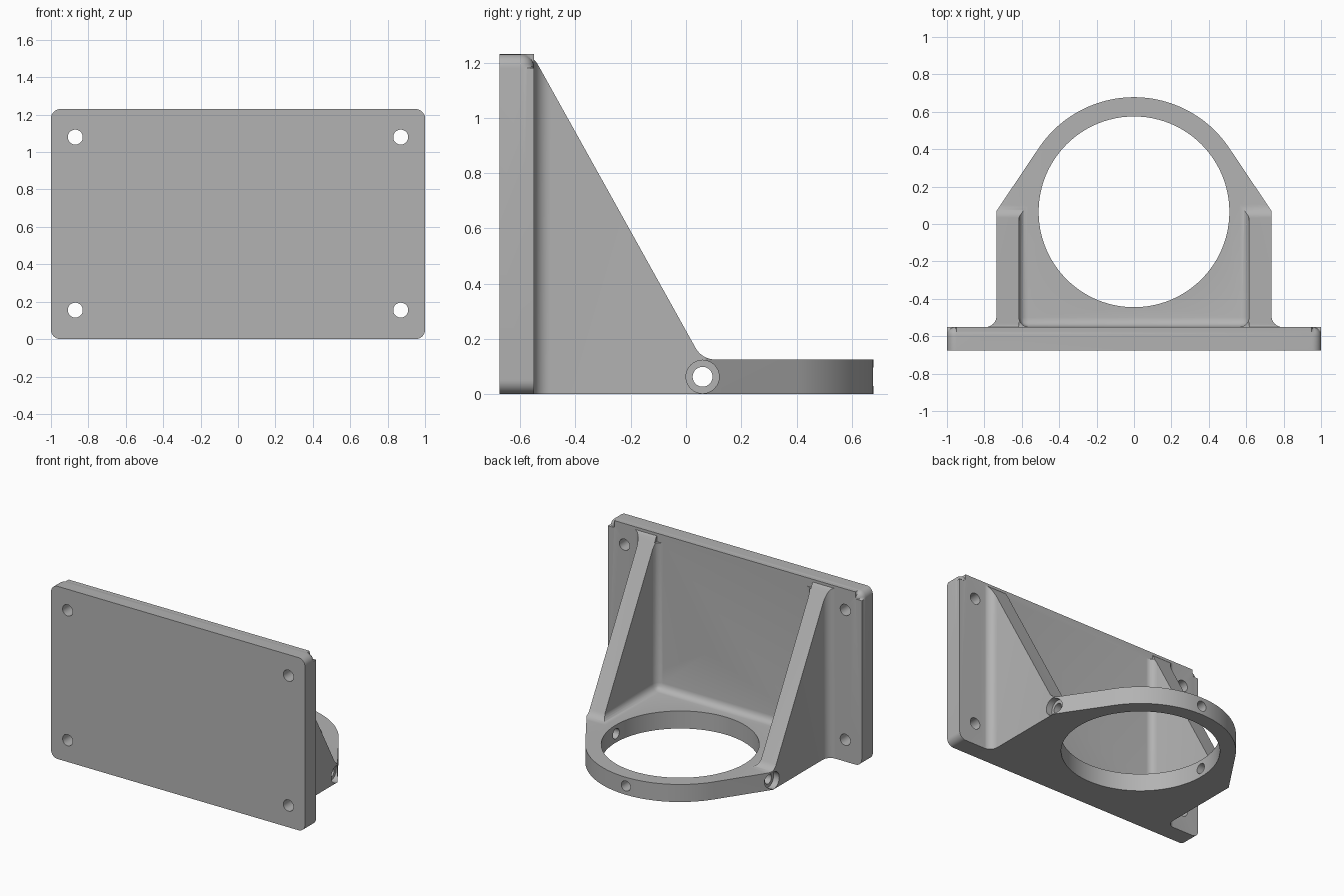
import bpy, bmesh, math
from mathutils import Vector, Matrix

if "Cube" in bpy.data.objects:
    bpy.data.objects.remove(bpy.data.objects["Cube"])

MAP = {"x": lambda a, b, d: (d, a, b),   # profile in yz
       "y": lambda a, b, d: (a, d, b),   # profile in xz
       "z": lambda a, b, d: (a, b, d)}   # profile in xy


def rounded(points, steps=8):
    """Replace polygon corners (u, v, radius) with arcs."""
    out = []
    for i, (u, v, r) in enumerate(points):
        p = Vector((u, v))
        if r == 0:
            out.append(p)
            continue
        a = (Vector(points[i - 1][:2]) - p).normalized()
        b = (Vector(points[(i + 1) % len(points)][:2]) - p).normalized()
        half = a.angle(b) / 2
        centre = p + (a + b).normalized() * r / math.sin(half)
        start = p + a * r / math.tan(half) - centre
        end = p + b * r / math.tan(half) - centre
        turn = math.atan2(start.x * end.y - start.y * end.x, start.dot(end))
        for k in range(steps + 1):
            t = turn * k / steps
            c, s = math.cos(t), math.sin(t)
            out.append(centre + Vector((start.x * c - start.y * s,
                                        start.x * s + start.y * c)))
    return out


def make(name, bm):
    bmesh.ops.recalc_face_normals(bm, faces=bm.faces[:])
    mesh = bpy.data.meshes.new(name)
    bm.to_mesh(mesh)
    bm.free()
    obj = bpy.data.objects.new(name, mesh)
    bpy.context.collection.objects.link(obj)
    return obj


def prism_bm(outline, axis, d0, d1):
    bm = bmesh.new()
    rings = [[bm.verts.new(MAP[axis](p[0], p[1], d)) for p in outline] for d in (d0, d1)]
    n = len(outline)
    bm.faces.new(rings[0])
    bm.faces.new(rings[1][::-1])
    for i in range(n):
        j = (i + 1) % n
        bm.faces.new((rings[0][i], rings[0][j], rings[1][j], rings[1][i]))
    return bm


def prism(name, outline, axis, d0, d1):
    return make(name, prism_bm(outline, axis, d0, d1))


def rod(u, v, r, axis, d0, d1, sides=32):
    pts = [(u + r * math.cos(2 * math.pi * k / sides),
            v + r * math.sin(2 * math.pi * k / sides)) for k in range(sides)]
    return prism("cutter", pts, axis, d0, d1)


def box_bm(x0, x1, y0, y1, z0, z1):
    return prism_bm([(x0, y0), (x1, y0), (x1, y1), (x0, y1)], "z", z0, z1)


def combine(obj, other, operation):
    mod = obj.modifiers.new("boolean", "BOOLEAN")
    mod.operation, mod.solver, mod.object = operation, "EXACT", other
    bpy.context.view_layer.objects.active = obj
    bpy.ops.object.modifier_apply(modifier=mod.name)
    bpy.data.objects.remove(other)


# Bracket: plan outline with ring end and fillets against the plate
CY, R_OUT, R_IN = 0.065, 0.613, 0.51
tangent = math.acos(R_OUT / 0.735)
plan = [(0.82, -0.62, 0), (0.82, -0.551, 0), (0.735, -0.551, 0.06), (0.735, 0.07, 0)]
arc = [(R_OUT * math.cos(t), CY + R_OUT * math.sin(t), 0)
       for t in (tangent + (math.pi - 2 * tangent) * k / 48 for k in range(49))]
left = [(-u, v, r) for u, v, r in reversed(plan)]
bracket = prism("bracket", rounded(plan + arc + left), "z", -0.1, 1.4)

# Side profile: sloped ribs running down to the flat base
side = [(-0.7, 0, 0), (0.9, 0, 0), (0.9, 0.125, 0), (0.058, 0.125, 0.08),
        (-0.557, 1.23, 0.07), (-0.7, 1.23, 0)]
combine(bracket, prism("cutter", rounded(side), "x", -1.2, 1.2), "INTERSECT")

# Pocket between the ribs with rounded inner corners
bm = box_bm(-0.615, 0.615, -0.55, 1.0, 0.125, 1.6)


def inner(e):
    flags = [(abs(abs(v.co.x) - 0.615) < 1e-4, v.co.y < -0.5, v.co.z < 0.2) for v in e.verts]
    same_x = abs(e.verts[0].co.x - e.verts[1].co.x) < 1e-4
    return sum((same_x, all(f[1] for f in flags), all(f[2] for f in flags))) >= 2


bmesh.ops.bevel(bm, geom=[e for e in bm.edges if inner(e)], offset=0.05,
                segments=6, profile=0.5, affect="EDGES")
combine(bracket, make("cutter", bm), "DIFFERENCE")
combine(bracket, make("cutter", box_bm(-0.615, 0.615, -0.7, 0, 1.17, 1.5)), "DIFFERENCE")

# Large ring opening
combine(bracket, rod(0, CY, R_IN, "z", -0.2, 0.5, 96), "DIFFERENCE")


# Mounting plate: rounded back rim, bottom left square with rounded corners
def rect(z0, z1):
    return rounded([(-1, z0, 0.05), (1, z0, 0.05), (1, z1, 0.05), (-1, z1, 0.05)])


bm = prism_bm(rect(-0.3, 1.23), "y", -0.675, -0.55)
rim = [e for e in bm.edges if all(v.co.y > -0.56 for v in e.verts)]
bmesh.ops.bevel(bm, geom=rim, offset=0.048, segments=6, profile=0.5, affect="EDGES")
plate = make("plate", bm)
combine(plate, prism("cutter", rect(0, 1.6), "y", -0.9, -0.3), "INTERSECT")
combine(bracket, plate, "UNION")

# Screw holes in the plate
for x in (-0.87, 0.87):
    for z in (0.155, 1.08):
        combine(bracket, rod(x, z, 0.04, "y", -0.9, -0.4), "DIFFERENCE")

# Cross holes through the ring, with counterbores at the sides
combine(bracket, rod(0.06, 0.0625, 0.036, "x", -1, 1), "DIFFERENCE")
combine(bracket, rod(0, 0.0625, 0.036, "y", 0.3, 0.9), "DIFFERENCE")
for s in (-1, 1):
    combine(bracket, rod(0.06, 0.0625, 0.06, "x", *sorted((s * 0.69, s * 0.9))), "DIFFERENCE")

# Single grey finish
grey = bpy.data.materials.new("plain grey")
grey.diffuse_color = (0.45, 0.45, 0.45, 1)
grey.use_nodes = True
grey.node_tree.nodes["Principled BSDF"].inputs["Base Color"].default_value = grey.diffuse_color
bracket.data.materials.clear()
bracket.data.materials.append(grey)
for p in bracket.data.polygons:
    p.material_index = 0
bpy.ops.object.select_all(action="DESELECT")
bracket.select_set(True)
bpy.context.view_layer.objects.active = bracket
bpy.ops.object.shade_smooth_by_angle(angle=math.radians(30))
